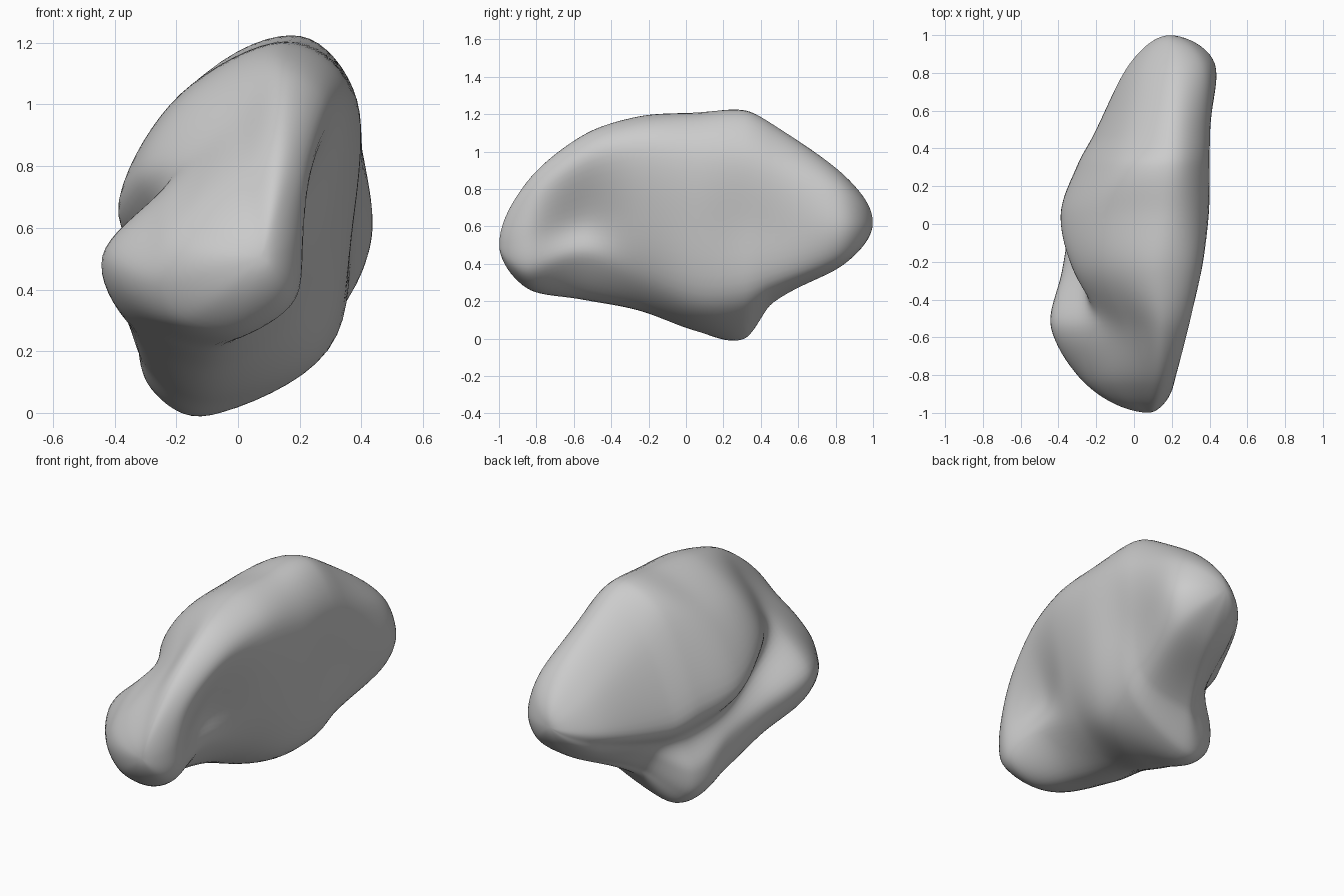
import bpy
import bmesh
from math import asin, pi
from mathutils import Vector

# Remove the default object
default = bpy.data.objects.get("Cube")
if default:
    bpy.data.objects.remove(default, do_unlink=True)

# Hand-placed cross-sections, in hundredths. Each ring runs:
# bottom, low ridge, ridge side, groove, upper lobe, upper slope, crest,
# then down the other side: shoulder, hollow, lower edge.
sections = [
    (-85, [(2, 27), (-16, 30), (-25, 42), (-23, 54), (-13, 65), (1, 75), (13, 84), (20, 75), (21, 55), (18, 36)]),
    (-55, [(-6, 21), (-34, 30), (-44, 51), (-26, 71), (-13, 83), (-1, 95), (15, 109), (29, 96), (17, 63), (17, 43)]),
    (-25, [(-8, 15), (-32, 24), (-38, 43), (-26, 60), (-32, 79), (-16, 103), (13, 119), (35, 105), (30, 64), (18, 32)]),
    (5, [(-8, 4), (-30, 15), (-33, 34), (-29, 49), (-39, 67), (-18, 104), (17, 121), (38, 103), (37, 62), (26, 20)]),
    (31, [(-8, 0), (-25, 7), (-28, 22), (-22, 40), (-30, 61), (-8, 109), (21, 122), (39, 100), (37, 62), (30, 21)]),
    (46, [(2, 19), (-5, 23), (-10, 31), (-14, 40), (-22, 55), (-4, 98), (21, 115), (39, 95), (38, 60), (31, 28)]),
    (85, [(20, 40), (10, 42), (3, 46), (0, 51), (-2, 59), (7, 76), (22, 87), (37, 80), (43, 60), (36, 44)]),
]
front_tip = Vector((0.08, -1.0, 0.5))
back_tip = Vector((0.19, 1.0, 0.62))
RING_STEPS = 8
LENGTH_STEPS = 10


def spline(points, t, knots=(-1, 0, 1, 2)):
    """Smooth curve between the two middle points of four."""
    a, b, c, d = points
    ka, kb, kc, kd = knots
    m = (c - a) * ((kc - kb) / (kc - ka))
    n = (d - b) * ((kc - kb) / (kd - kb))
    s = t * t * (3 - 2 * t)
    return b + (c - b) * s + m * (t * (1 - t) ** 2) - n * (t * t * (1 - t))


def round_ring(y, points):
    """Closed smooth ring through the section points."""
    pts = [Vector((x, y, z)) / 100 for x, z in points]
    count = len(pts)
    return [spline([pts[(i + k) % count] for k in (-1, 0, 1, 2)], j / RING_STEPS)
            for i in range(count) for j in range(RING_STEPS)]


def mirrored(ring, tip):
    """Ring continued past a tip, so that the end closes as a dome."""
    return [Vector((2 * tip.x - p.x, p.y, 2 * tip.z - p.z)) for p in ring]


rings = [round_ring(y, points) for y, points in sections]
size = len(rings[0])
chain = ([mirrored(rings[0], front_tip), [front_tip] * size] + rings
         + [[back_tip] * size, mirrored(rings[-1], back_tip)])

# Space the sections by their angle along the body, so both ends stay round
angles = [asin(y / 100) for y, points in sections]
knots = [-pi - angles[0], -pi / 2] + angles + [pi / 2, pi - angles[-1]]

# Loft the body through all the rings
bm = bmesh.new()
loops = []
for s in range(1, len(chain) - 2):
    for j in range(LENGTH_STEPS):
        if s == 1 and j == 0:
            continue
        loops.append([bm.verts.new(spline([ring[i] for ring in chain[s - 1:s + 3]],
                                          j / LENGTH_STEPS, knots[s - 1:s + 3]))
                      for i in range(size)])
for low, high in zip(loops, loops[1:]):
    for i in range(size):
        k = (i + 1) % size
        bm.faces.new((low[i], low[k], high[k], high[i]))

# Close both ends
for loop, tip in ((loops[0], front_tip), (loops[-1], back_tip)):
    pole = bm.verts.new(tip)
    for i in range(size):
        bm.faces.new((loop[i], loop[(i + 1) % size], pole))
bmesh.ops.recalc_face_normals(bm, faces=bm.faces[:])
for face in bm.faces:
    face.smooth = True

mesh = bpy.data.meshes.new("lobed_body")
bm.to_mesh(mesh)
bm.free()
body = bpy.data.objects.new("lobed_body", mesh)
bpy.context.collection.objects.link(body)

# Soften the joins between sections
soften = body.modifiers.new("soften", "SMOOTH")
soften.factor = 0.5
soften.iterations = 5

# Plain grey surface
grey = bpy.data.materials.new("light_grey")
grey.use_nodes = True
colour = (0.6, 0.6, 0.6, 1.0)
grey.diffuse_color = colour
grey.node_tree.nodes["Principled BSDF"].inputs["Base Color"].default_value = colour
mesh.materials.append(grey)
